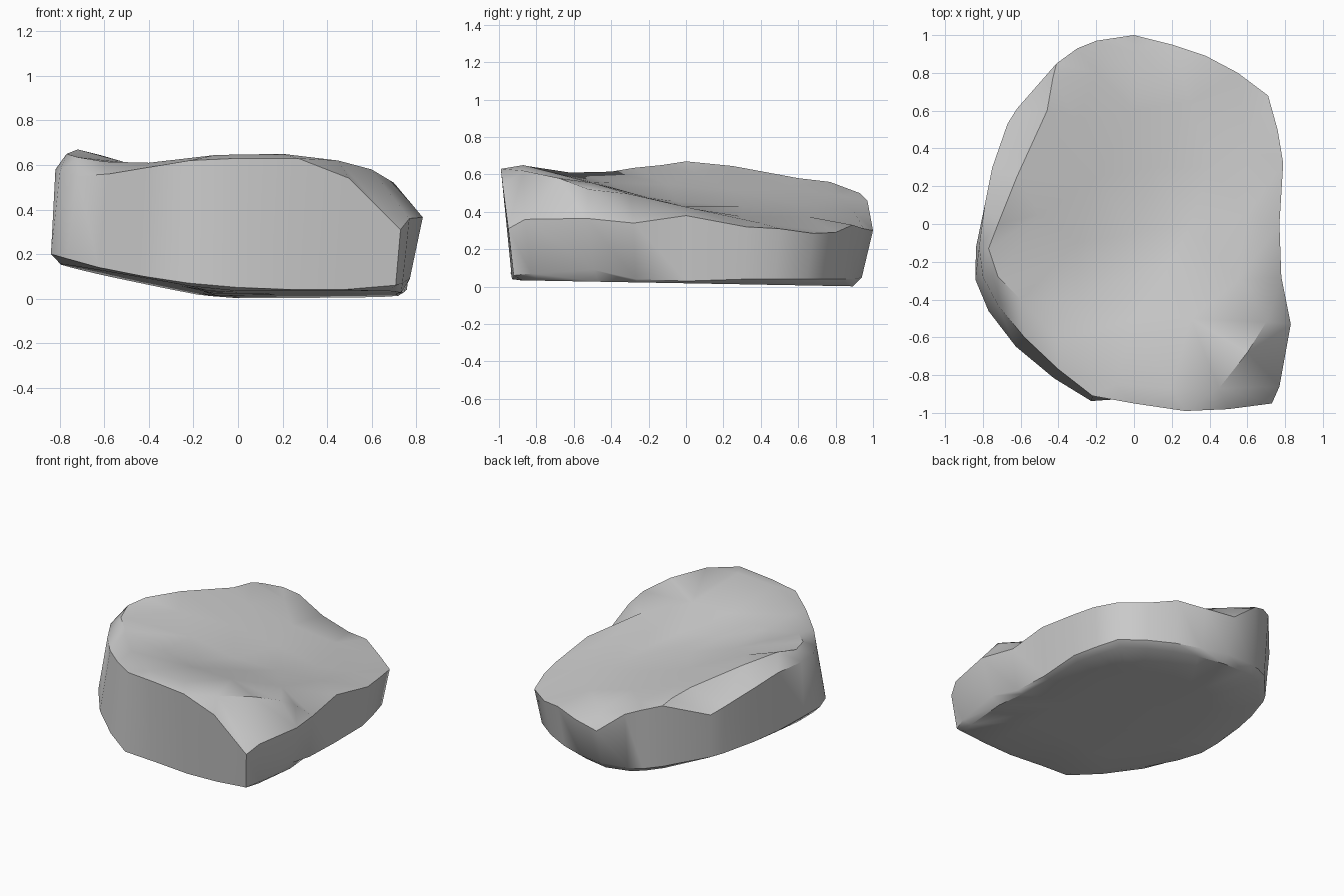
import bpy, bmesh
from mathutils import Vector
from mathutils.geometry import delaunay_2d_cdt

# Rim of the rock, counter-clockwise: x, y, z, waist scale, waist height
RIM = [
    (-.22, -.91, .62, 1.03, .07), (0, -.95, .63, .97, .05), (.27, -.99, .63, .94, .04),
    (.5, -.98, .54, .94, .04), (.73, -.95, .31, .97, .06), (.77, -.86, .36, .96, .07),
    (.83, -.53, .365, .93, .09), (.78, -.28, .34, .96, .04), (.77, 0, .38, .97, .03),
    (.79, .32, .32, .96, .04), (.76, .5, .31, .95, .04), (.71, .68, .285, .95, .04),
    (.55, .8, .29, .95, .04), (.38, .89, .33, .95, .04), (.2, .95, .31, .95, .04),
    (0, 1, .30, .94, .05), (-.2, .97, .46, .95, .06), (-.3, .93, .50, .96, .07),
    (-.41, .85, .53, .97, .09), (-.62, .61, .43, .97, .12), (-.67, .53, .47, .97, .13),
    (-.75, .3, .54, .98, .15), (-.79, .1, .58, 1.0, .17), (-.82, -.12, .58, 1.02, .2),
    (-.80, -.28, .57, 1.05, .2), (-.72, -.43, .55, 1.07, .18), (-.58, -.6, .56, 1.08, .14),
    (-.4, -.77, .59, 1.06, .1),
]

# Raised edges of the top: left ridge, front lip, corner chamfer
CRESTS = [
    (-.43, .77, .56), (-.46, .6, .58), (-.62, .25, .645), (-.72, 0, .67), (-.77, -.13, .65),
    (-.72, -.28, .635), (-.6, -.4, .615), (-.4, -.62, .61), (-.1, -.85, .645), (.2, -.87, .65),
    (.45, -.87, .62), (.6, -.68, .58), (.7, -.52, .52), (.74, -.42, .46),
]

# Dished middle of the top
DISH = [
    (.3, -.5, .555), (0, -.5, .56), (.55, -.3, .495), (.2, -.2, .475), (-.1, -.3, .505),
    (-.3, -.4, .555), (.6, .05, .415), (.3, 0, .43), (0, -.05, .455), (-.3, -.1, .545),
    (-.5, .05, .61), (-.2, .25, .51), (.1, .3, .43), (.4, .3, .375), (.6, .4, .34),
    (-.3, .55, .53), (0, .6, .44), (.3, .65, .375), (-.2, .8, .49), (.03, .9, .40),
]


def underside(x, y):
    """Height of the gently tilted underside."""
    return .018 * (1 - y) + .19 * max(0, -x - .1)


bm = bmesh.new()
n = len(RIM)

# Top surface: triangulated through rim, crests and dish
points = [Vector(p[:3]) for p in RIM + CRESTS + DISH]
loop = [(i, (i + 1) % n) for i in range(n)]
_, _, faces, origins, _, _ = delaunay_2d_cdt([p.xy for p in points], loop, [], 1, 1e-5)
verts = [bm.verts.new(p) for p in points]
for f in faces:
    bm.faces.new([verts[origins[i][0]] for i in f])

# Side wall, lower bevel and underside
rings = [verts[:n], [bm.verts.new((x * k, y * k, zb)) for x, y, z, k, zb in RIM]]
for s in (.95, .6, .25):
    flat = [(x * k * s, y * k * s) for x, y, z, k, zb in RIM]
    rings.append([bm.verts.new((x, y, underside(x, y))) for x, y in flat])
for upper, lower in zip(rings, rings[1:]):
    for i, j in loop:
        bm.faces.new((upper[i], lower[i], lower[j], upper[j]))
bm.faces.new(rings[-1][::-1])
bmesh.ops.recalc_face_normals(bm, faces=bm.faces)

mesh = bpy.data.meshes.new("rock")
bm.to_mesh(mesh)
bm.free()
rock = bpy.data.objects.new("rock", mesh)
bpy.context.collection.objects.link(rock)
bpy.context.view_layer.objects.active = rock
rock.select_set(True)
bpy.ops.object.shade_smooth_by_angle(angle=0.7)
